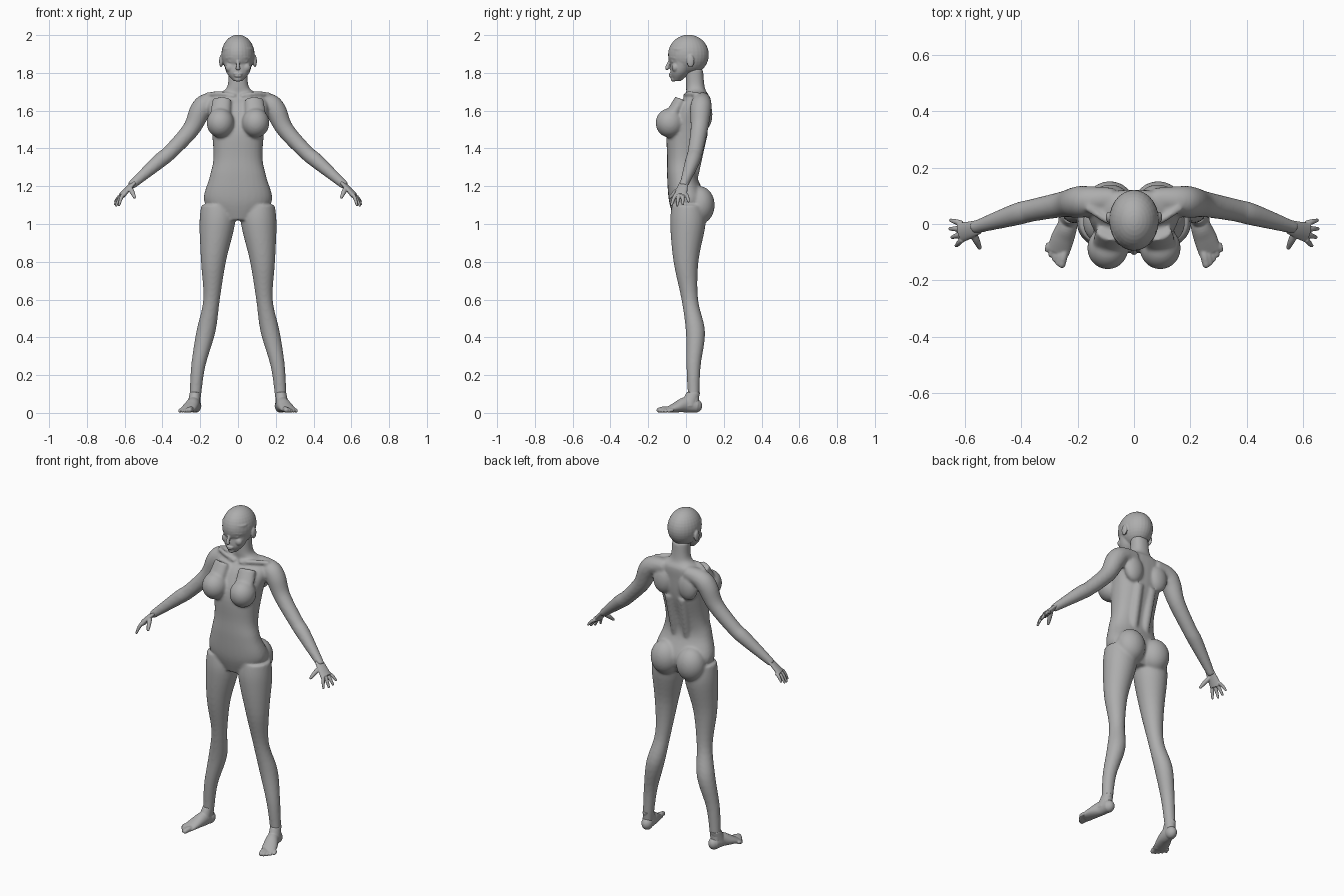
import bpy
import bmesh
import math
from mathutils import Matrix, Vector

default_cube = bpy.data.objects.get("Cube")
if default_cube:
    bpy.data.objects.remove(default_cube, do_unlink=True)

clay = bpy.data.materials.new("clay_grey")
clay.use_nodes = True
clay_colour = (0.42, 0.42, 0.42, 1)
clay.diffuse_color = clay_colour
clay.node_tree.nodes["Principled BSDF"].inputs["Base Color"].default_value = clay_colour


def spline(rows, steps=5):
    """Catmull-Rom interpolation through rows of equal length."""
    result = []
    last = len(rows) - 1
    for i in range(last):
        before, start = rows[max(i - 1, 0)], rows[i]
        end, after = rows[i + 1], rows[min(i + 2, last)]
        for k in range(steps):
            t = k / steps
            result.append([
                b + 0.5 * t * (c - a + t * (2 * a - 5 * b + 4 * c - d
                                            + t * (3 * (b - c) + d - a)))
                for a, b, c, d in zip(before, start, end, after)])
    result.append(list(rows[-1]))
    return result


def loft(bm, rows, level=False, power=2, sides=28):
    """Skin ellipses given as x, y, z, half width, half depth.
    Level rings stay horizontal, the others turn with the path."""
    rows = spline(rows)
    rings = []
    for i, (x, y, z, wide, deep) in enumerate(rows):
        side, lift = Vector((1, 0, 0)), Vector((0, 1, 0))
        if not level:
            ahead = Vector(rows[min(i + 1, len(rows) - 1)][:3])
            along = (ahead - Vector(rows[max(i - 1, 0)][:3])).normalized()
            side = along.cross(Vector((0, 0, 1))).normalized()
            lift = side.cross(along)
        ring = []
        for k in range(sides):
            angle = math.tau * k / sides
            c, s = math.cos(angle), math.sin(angle)
            u = math.copysign(abs(c) ** (2 / power), c) * wide
            v = math.copysign(abs(s) ** (2 / power), s) * deep
            ring.append(bm.verts.new(Vector((x, y, z)) + side * u + lift * v))
        rings.append(ring)
    faces = [bm.faces.new(rings[0][::-1]), bm.faces.new(rings[-1])]
    for low, high in zip(rings, rings[1:]):
        for k in range(sides):
            n = (k + 1) % sides
            faces.append(bm.faces.new((low[k], low[n], high[n], high[k])))
    bmesh.ops.recalc_face_normals(bm, faces=faces)


def limb(bm, rows, flat=1, level=False):
    """Loft of one radius per point, with a fixed flatness."""
    loft(bm, [(x, y, z, r, r * flat) for x, y, z, r in rows], level)


def blob(bm, centre, size):
    """Ellipsoid."""
    place = Matrix.Translation(centre) @ Matrix.Diagonal((*size, 1))
    bmesh.ops.create_uvsphere(bm, u_segments=28, v_segments=18, radius=1, matrix=place)


def digit(bm, base, tip, thick, thin, bend):
    """Finger or toe with a raised middle joint and a round end."""
    middle = (Vector(base) + Vector(tip)) / 2 + Vector((0, 0, bend))
    limb(bm, [(*base, thick), (*middle, thick), (*tip, thin)])
    blob(bm, tip, (thin, thin, thin))


def sculpt(name, bm, voxel, rounds):
    """Mirror the parts, fuse them into one skin and relax it."""
    mesh = bpy.data.meshes.new(name)
    bm.to_mesh(mesh)
    bm.free()
    obj = bpy.data.objects.new(name, mesh)
    bpy.context.collection.objects.link(obj)
    mirror = obj.modifiers.new("mirror", "MIRROR")
    mirror.use_mirror_merge = False
    fuse = obj.modifiers.new("fuse", "REMESH")
    fuse.mode = "VOXEL"
    fuse.voxel_size = voxel
    relax = obj.modifiers.new("relax", "SMOOTH")
    relax.factor = 0.5
    relax.iterations = rounds
    graph = bpy.context.evaluated_depsgraph_get()
    skin = bpy.data.meshes.new_from_object(obj.evaluated_get(graph))
    obj.modifiers.clear()
    obj.data = skin
    skin.name = name
    skin.materials.clear()
    skin.materials.append(clay)
    for face in skin.polygons:
        face.use_smooth = True
        face.material_index = 0


# Torso and neck: height, half width, front, back
body = bmesh.new()
torso = [
    (1.02, .09, -.06, .07), (1.12, .18, -.09, .11), (1.25, .15, -.1, .06),
    (1.35, .13, -.1, .07), (1.5, .14, -.1, .11), (1.62, .16, -.05, .12),
    (1.68, .13, 0, .12), (1.72, .06, 0, .1), (1.82, .05, 0, .09)]
loft(body, [(0, (front + back) / 2, height, wide, (back - front) / 2)
            for height, wide, front, back in torso], level=True, power=2.3)

# Chest, shoulder blade, seat, collarbone and back muscle
blob(body, (.093, -.085, 1.535), (.073, .076, .078))
limb(body, [(.085, -.03, 1.66, .05), (.095, -.08, 1.57, .055)], flat=.6)
blob(body, (.085, .1, 1.58), (.06, .04, .08))
blob(body, (.086, .072, 1.1), (.086, .08, .1))
limb(body, [(.015, -.005, 1.675, .013), (.09, .01, 1.69, .012), (.165, .06, 1.685, .014)])
limb(body, [(.04, .04, 1.25, .025), (.045, .09, 1.5, .03)])

# Arm from shoulder to wrist, sweeping forward as it goes out
arm = [(.07, 1.66, .04), (.16, 1.64, .053), (.2, 1.6, .056), (.25, 1.5, .046),
       (.36, 1.38, .04), (.42, 1.33, .039), (.57, 1.2, .022)]
limb(body, [(x, .09 - .32 * x * x, z, radius) for x, z, radius in arm])

# Leg from hip to ankle, with the kneecap
limb(body, [
    (.11, .01, 1.1, .085), (.11, .01, 1, .094), (.13, 0, .8, .066),
    (.14, .02, .6, .044), (.17, .05, .43, .051), (.21, .04, .25, .038),
    (.225, .04, .1, .031), (.23, .04, .04, .03)], level=True)
blob(body, (.145, 0, .6), (.03, .023, .036))
sculpt("body", body, .007, 10)

# Head: skull and face, the face listed as height, half width, front
head = bmesh.new()
blob(head, (0, .013, 1.896), (.088, .108, .106))
face = [(1.757, .024, -.068), (1.8, .06, -.083), (1.86, .076, -.08), (1.93, .08, -.086)]
loft(head, [(0, front + .85 * wide, height, wide, .85 * wide)
            for height, wide, front in face], level=True)

# Brow, eye, cheek, nose, lips, chin and ear
limb(head, [(.008, -.084, 1.88, .008), (.035, -.077, 1.884, .008), (.06, -.056, 1.878, .007)])
blob(head, (.034, -.063, 1.861), (.018, .015, .011))
blob(head, (.043, -.056, 1.828), (.024, .02, .024))
limb(head, [(0, -.078, 1.878, .008), (0, -.102, 1.826, .01)])
blob(head, (0, -.1, 1.823), (.013, .01, .009))
for height, width in ((1.794, .025), (1.783, .021)):
    blob(head, (0, -.078, height), (width, .014, .006))
blob(head, (0, -.066, 1.767), (.021, .015, .014))
blob(head, (.09, .024, 1.862), (.01, .02, .033))
sculpt("head", head, .004, 4)

# Hands: palm, thumb and four fingers from index to little
hand = bmesh.new()
limb(hand, [(.55, -.01, 1.22, .025), (.58, -.02, 1.19, .03), (.615, -.03, 1.15, .036)], flat=.45)
for i in range(4):
    spread = i / 3
    arch = math.sin(math.pi * spread) / 100
    digit(hand, (.61, -.055 + .057 * spread, 1.155),
          (.63 + .02 * spread + arch, -.077 + .09 * spread, 1.1 + .02 * spread - arch),
          thick=.0095, thin=.0065, bend=.006)
digit(hand, (.572, -.03, 1.19), (.548, -.083, 1.142), thick=.0125, thin=.008, bend=.002)
sculpt("hands", hand, .003, 3)

# Feet: heel, instep, and a sole that rests on the ground
foot = bmesh.new()
blob(foot, (.225, .05, .037), (.031, .036, .036))
limb(foot, [(.227, .04, .11, .028), (.235, .01, .035, .034)], flat=1.3, level=True)
sole = [(.227, .06, .03, .034), (.235, 0, .035, .041), (.253, -.05, .041, .028),
        (.27, -.1, .041, .013)]
loft(foot, [(x, y, deep + .002, wide, deep) for x, y, wide, deep in sole])

# Five toes from big to small
for i in range(5):
    step = i / 4
    radius = .015 - .005 * min(1, 2 * step)
    digit(foot, (.246 + .055 * step, -.09 + .022 * step, radius + .003),
          (.256 + .052 * step, -.143 + .052 * step ** 1.5, radius),
          thick=radius, thin=radius * .9, bend=.003)
sculpt("feet", foot, .004, 3)
